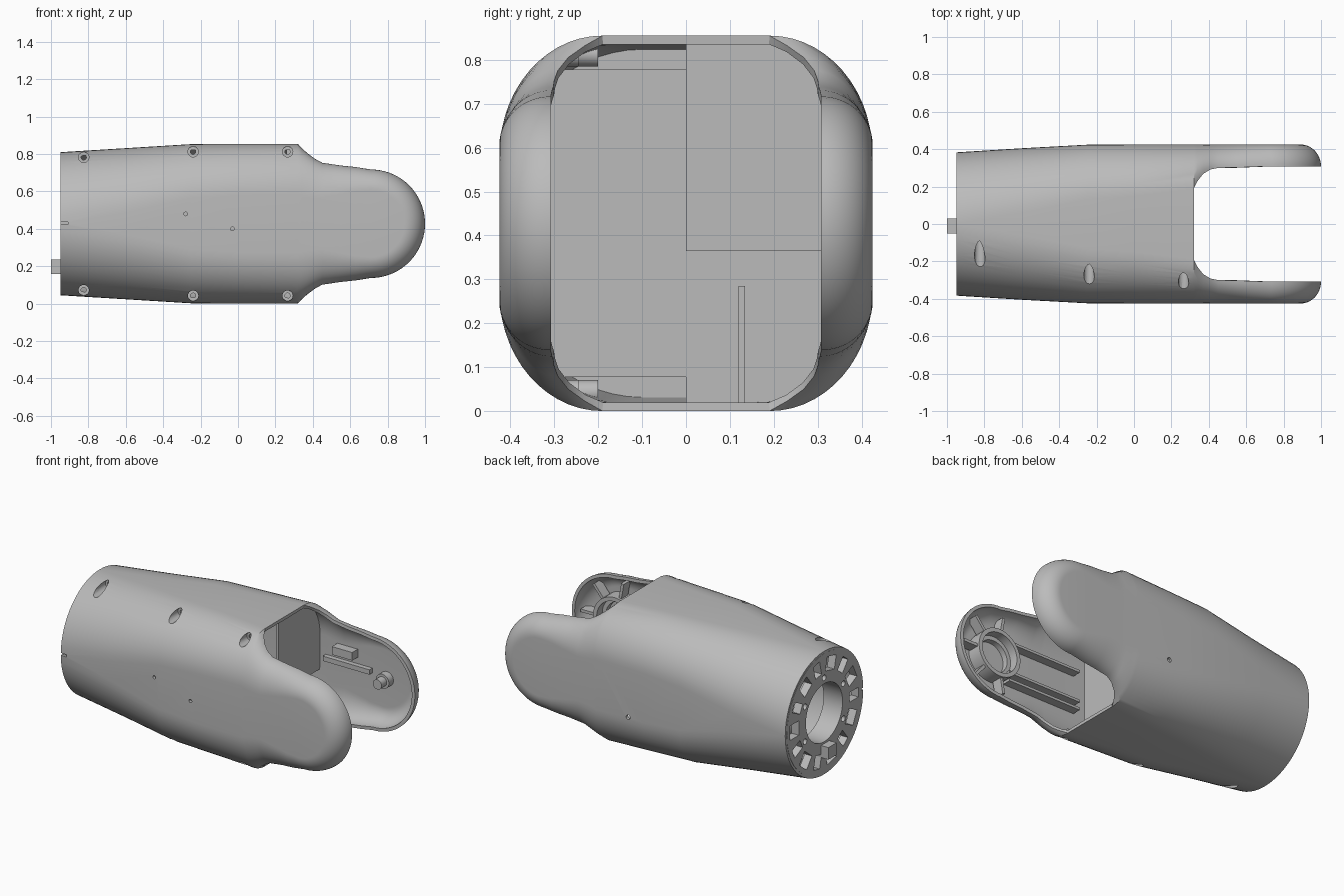
import bpy, bmesh, math
from mathutils import Matrix, Vector

if "Cube" in bpy.data.objects:
    bpy.data.objects.remove(bpy.data.objects["Cube"], do_unlink=True)

ZC = 0.4275      # height of the long axis
WALL = 0.02
N = 14           # steps round each corner

grey = bpy.data.materials.new("plain grey")
grey.use_nodes = True
grey.diffuse_color = (0.5, 0.5, 0.5, 1)
for node in grey.node_tree.nodes:
    if node.type == 'BSDF_PRINCIPLED':
        node.inputs["Base Color"].default_value = (0.5, 0.5, 0.5, 1)


def make(name, bm, fix=True):
    if fix:
        bmesh.ops.remove_doubles(bm, verts=bm.verts, dist=1e-5)
        bmesh.ops.recalc_face_normals(bm, faces=bm.faces)
    mesh = bpy.data.meshes.new(name)
    bm.to_mesh(mesh)
    bm.free()
    mesh.materials.append(grey)
    ob = bpy.data.objects.new(name, mesh)
    bpy.context.collection.objects.link(ob)
    return ob


def smooth(ob):
    bpy.ops.object.select_all(action='DESELECT')
    ob.select_set(True)
    bpy.context.view_layer.objects.active = ob
    bpy.ops.object.shade_smooth_by_angle(angle=math.radians(30))


def bake(ob):
    bpy.context.view_layer.update()
    deps = bpy.context.evaluated_depsgraph_get()
    mesh = bpy.data.meshes.new_from_object(ob.evaluated_get(deps))
    ob.modifiers.clear()
    ob.data = mesh
    smooth(ob)


def cut(ob, cutter):
    cutter.hide_render = True
    mod = ob.modifiers.new("cut", 'BOOLEAN')
    mod.operation, mod.solver, mod.object = 'DIFFERENCE', 'EXACT', cutter
    bake(ob)
    bpy.data.objects.remove(cutter, do_unlink=True)


def box(name, lo, hi, turn=0, pivot=(0, 0, 0)):
    lo, hi, pivot = Vector(lo), Vector(hi), Vector(pivot)
    bm = bmesh.new()
    bmesh.ops.create_cube(bm, size=1, matrix=Matrix.Translation(pivot) @ Matrix.Rotation(turn, 4, 'Y')
                          @ Matrix.Translation((lo + hi) / 2) @ Matrix.Diagonal((*(hi - lo), 1)))
    return make(name, bm)


def lathe(name, profile, centre, axis, seg=40):
    bm = bmesh.new()
    rings = []
    for i in range(seg):
        a = 2 * math.pi * i / seg
        c, s = math.cos(a), math.sin(a)
        rings.append([bm.verts.new(Vector(centre) + Vector((r * c, t, r * s) if axis == 'y' else (t, r * c, r * s)))
                      for r, t in profile])
    for i in range(seg):
        p, q = rings[i], rings[(i + 1) % seg]
        for j in range(len(profile)):
            k = (j + 1) % len(profile)
            bm.faces.new((p[j], q[j], q[k], p[k]))
    ob = make(name, bm)
    smooth(ob)
    return ob


def tube(name, r_in, r_out, t0, t1, centre, axis):
    return lathe(name, [(r_in, t0), (r_out, t0), (r_out, t1), (r_in, t1)], centre, axis)


# Body stations: x, half height, half width, flat half width, corner height
BODY = [(-0.95, 0.3825, 0.383, 0, 0.3825), (-0.6, 0.404, 0.405, 0.06, 0.345),
        (-0.25, 0.4255, 0.424, 0.13, 0.29), (0, 0.4275, 0.425, 0.15, 0.275),
        (0.32, 0.4275, 0.425, 0.19, 0.27)]
# Arm stations: x, half height, rim y, corner height
ARM = [(0.34, 0.405, 0.23, 0.255), (0.37, 0.378, 0.268, 0.235), (0.41, 0.348, 0.292, 0.21),
       (0.45, 0.326, 0.3, 0.19), (0.55, 0.311, 0.302, 0.155), (0.63, 0.303, 0.305, 0.13)]
PIVOT, TIP_R = 0.71, 0.29


def station(x):
    for a, b in zip(BODY, BODY[1:]):
        if x <= b[0]:
            f = (x - a[0]) / (b[0] - a[0])
            return [u + (v - u) * f for u, v in zip(a, b)]
    return list(BODY[-1])


def surface_y(x, dz):
    _, h, w, ys, d = station(x)
    u = min(1, max(0, (abs(dz) - h + d) / d))
    return ys + (w - ys) * math.sqrt(1 - u * u)


def corner(x, h, w, ys, d, nx=0.0, nz=1.0):
    """Upper quarter curve from the rim to the flat side, stepping in along a normal."""
    pts = []
    for i in range(N + 1):
        t = math.pi / 2 * i / N
        inset = d * (1 - math.cos(t))
        pts.append((x - nx * inset, ys + (w - ys) * math.sin(t), h - nz * inset))
    return pts


def full(upper):
    return upper + [(x, y, -z) for x, y, z in reversed(upper)]


# Outer shell: half loft, mirrored and thickened
rows = [full([(s[0], 0, s[1])] + corner(*s)) for s in BODY]
n_body = len(rows)
for x, h, ys, d in ARM:
    rows.append([None] + full(corner(x, h, 0.425, ys, d)) + [None])
for i in range(19):
    a = math.pi / 2 * (1 - i / 18)
    c, s = math.cos(a), math.sin(a)
    rows.append([None] + full(corner(PIVOT + TIP_R * c, TIP_R * s, 0.425, 0.308, 0.11, c, s)) + [None])
bm = bmesh.new()
grid = [[p and bm.verts.new((p[0], p[1], p[2] + ZC)) for p in row] for row in rows]
for p, q in zip(grid, grid[1:]):
    for j in range(len(p) - 1):
        quad = (p[j], q[j], q[j + 1], p[j + 1])
        if all(quad):
            bm.faces.new(quad)
bmesh.ops.remove_doubles(bm, verts=bm.verts, dist=1e-5)
shell = make("outer_shell", bm, fix=False)
mirror = shell.modifiers.new("mirror", 'MIRROR')
mirror.use_axis = (False, True, False)
solid = shell.modifiers.new("wall", 'SOLIDIFY')
solid.thickness, solid.offset = WALL, -1
bake(shell)

# Screw pockets, pin holes and the notch in the shell
SCREW_R = 0.028
screws = [(x, s * dz) for x, dz in ((-0.825, 0.355), (-0.24, 0.385), (0.265, 0.385)) for s in (1, -1)]
bm = bmesh.new()


def drill(x, z, r, y0, y1):
    bmesh.ops.create_cone(bm, cap_ends=True, segments=24, radius1=r, radius2=r, depth=abs(y1 - y0),
                          matrix=Matrix.Translation((x, (y0 + y1) / 2, z)) @ Matrix.Rotation(math.pi / 2, 4, 'X'))


floors = [0.01 - surface_y(x, abs(dz) + SCREW_R) for x, dz in screws]
for (x, dz), floor in zip(screws, floors):
    drill(x, ZC + dz, SCREW_R, -0.5, floor)
drill(-0.28, 0.48, 0.01, -0.5, -0.37)
drill(-0.03, 0.4, 0.01, -0.5, -0.37)
drill(0.1, 0.28, 0.014, 0.37, 0.5)
bmesh.ops.create_cube(bm, size=1, matrix=Matrix.Translation((-0.94, -0.38, 0.43)) @ Matrix.Diagonal((0.06, 0.1, 0.014, 1)))
cut(shell, make("shell_cutter", bm))

# Pocket walls follow the outer surface; floors are washers
for (x, dz), floor in zip(screws, floors):
    bm = bmesh.new()
    loop = []
    for i in range(24):
        a = 2 * math.pi * i / 24
        px, pz = x + SCREW_R * math.cos(a), dz + SCREW_R * math.sin(a)
        loop.append((bm.verts.new((px, floor, pz + ZC)),
                     bm.verts.new((px, min(floor, 0.003 - surface_y(px, pz)), pz + ZC))))
    for i in range(24):
        p, q = loop[i - 1], loop[i]
        bm.faces.new((p[0], q[0], q[1], p[1]))
    smooth(make("screw_pocket", bm, fix=False))
    tube("screw_seat", 0.014, SCREW_R, floor, floor + 0.006, (x, 0, ZC + dz), 'y')

# Slotted end plate with a central opening
plate = tube("end_plate", 0.18, 0.368, -0.95, -0.9, (0, 0, ZC), 'x')
bm = bmesh.new()
for i in range(14):
    turn = Matrix.Translation((-0.925, 0, ZC)) @ Matrix.Rotation(2 * math.pi * (i + 0.5) / 14, 4, 'X')
    bmesh.ops.create_cube(bm, size=1, matrix=turn @ Matrix.Translation((0, 0, 0.292))
                          @ Matrix.Diagonal((0.2, 0.06 if i % 2 else 0.09, 0.085, 1)))
for i in range(6):
    turn = Matrix.Translation((-0.925, 0, ZC)) @ Matrix.Rotation(2 * math.pi * i / 6, 4, 'X')
    bmesh.ops.create_cone(bm, cap_ends=True, segments=16, radius1=0.018, radius2=0.018, depth=0.2,
                          matrix=turn @ Matrix.Translation((0, 0, 0.217)) @ Matrix.Rotation(math.pi / 2, 4, 'Y'))
cut(plate, make("plate_cutter", bm))
tube("end_collar", 0.18, 0.195, -0.9, -0.82, (0, 0, ZC), 'x')
box("cable_tab", (-1, -0.05, 0.16), (-0.9, 0.03, 0.235))


# Internal half bulkheads
def bulkhead(name, x, side, low, high):
    _, h, w, ys, d = station(x)
    g = WALL * 0.6
    outline = full([(x, 0, h - g)] + corner(x, h - g, w - g, ys, d - g))
    bm = bmesh.new()
    face = bm.faces.new([bm.verts.new((x, side * y, ZC + min(high, max(low, z)))) for _, y, z in outline])
    new = bmesh.ops.extrude_face_region(bm, geom=[face])["geom"]
    bmesh.ops.translate(bm, vec=(-0.02, 0, 0), verts=[v for v in new if isinstance(v, bmesh.types.BMVert)])
    make(name, bm)


bulkhead("upper_bulkhead", 0.28, 1, -0.0525, 1)
bulkhead("lower_bulkhead", 0.1, 1, -1, -0.0525)
bulkhead("rear_left_bulkhead", -0.78, 1, -1, 1)
bulkhead("rear_right_bulkhead", -0.4, -1, -1, 1)
box("bulkhead_shelf", (0.08, 0, 0.365), (0.28, 0.4, 0.375))
box("bulkhead_rib", (0.1, 0.12, 0.02), (0.2, 0.134, 0.285))
box("inner_case", (-0.25, -0.31, 0.078), (0.1, 0, 0.778))

# Right arm: bearing ring with spokes and long ribs
tube("bearing_ring", 0.125, 0.15, -0.415, -0.315, (PIVOT, 0, ZC), 'y')
tube("bearing_lip", 0.1, 0.13, -0.415, -0.37, (PIVOT, 0, ZC), 'y')
for deg in (-100, -50, 0, 50, 100):
    box("bearing_spoke", (0.145, -0.395, -0.009), (0.245, -0.33, 0.009), math.radians(deg), (PIVOT, 0, ZC))
for dz in (-0.12, -0.07, 0.12):
    box("arm_rib", (0.1, -0.41, ZC + dz - 0.008), (0.61, -0.35, ZC + dz + 0.008))

# Left arm: pivot peg, guide bar and block
lathe("pivot_peg", [(0, 0.41), (0.045, 0.41), (0.045, 0.36), (0.03, 0.36), (0.03, 0.31), (0, 0.31)],
      (PIVOT + 0.03, 0, ZC), 'y')
box("guide_bar", (0.32, 0.375, ZC + 0.01), (0.64, 0.41, ZC + 0.04))
box("guide_block", (0.4, 0.35, ZC + 0.08), (0.54, 0.41, ZC + 0.13))
